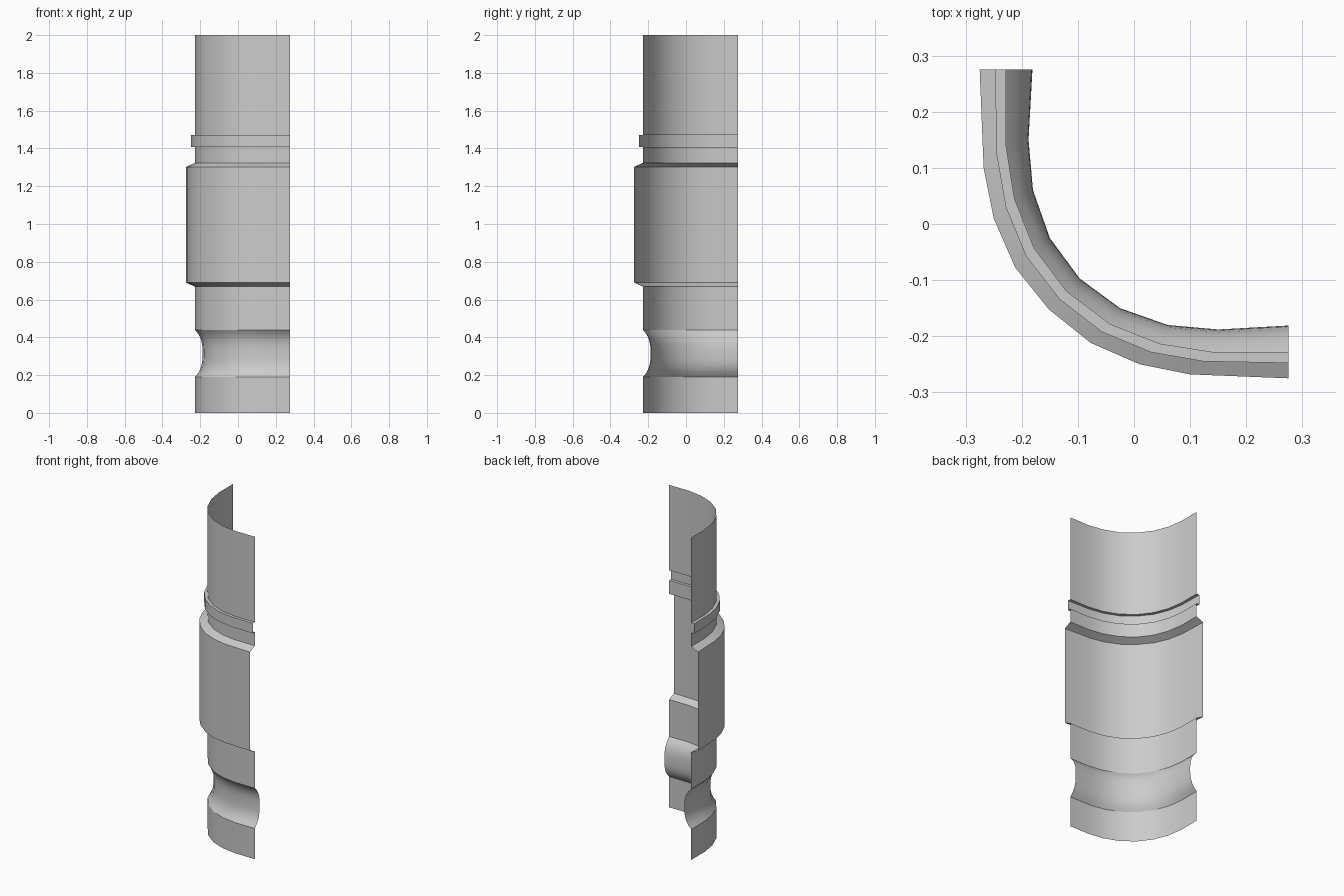
import bpy, bmesh, math

cube = bpy.data.objects.get("Cube")
if cube:
    bpy.data.objects.remove(cube, do_unlink=True)

grey = bpy.data.materials.new("plain grey")
grey.use_nodes = True
colour = (0.6, 0.6, 0.6, 1)
grey.diffuse_color = colour
grey.node_tree.nodes["Principled BSDF"].inputs["Base Color"].default_value = colour

# Half of the bent cross-section, at the groove floor, the plain sleeve and the wide band
FLOOR = [(-.181, .275), (-.188, .15), (-.18, .06), (-.15, -.025), (-.097, -.097)]
SLEEVE = [(-.228, .275), (-.228, .14), (-.213, .045), (-.178, -.043), (-.12, -.12)]
BAND = [(-.275, .275), (-.268, .1), (-.25, .01), (-.212, -.077), (-.152, -.152)]


def section(t):
    """Cross-section at offset t: -1 groove floor, 0 sleeve, 1 wide band."""
    target = BAND if t > 0 else FLOOR
    half = [(a[0] + abs(t) * (b[0] - a[0]), a[1] + abs(t) * (b[1] - a[1]))
            for a, b in zip(SLEEVE, target)]
    return half + [(y, x) for x, y in reversed(half[:-1])]


def shell(name, profile):
    """Loft an open shell through (offset, height) pairs from bottom to top."""
    bm = bmesh.new()
    rows = [[bm.verts.new((x, y, z)) for x, y in section(t)] for t, z in profile]
    for low, high in zip(rows, rows[1:]):
        for i in range(len(low) - 1):
            bm.faces.new((low[i], low[i + 1], high[i + 1], high[i]))
    mesh = bpy.data.meshes.new(name)
    bm.to_mesh(mesh)
    bm.free()
    mesh.materials.append(grey)
    obj = bpy.data.objects.new(name, mesh)
    bpy.context.collection.objects.link(obj)
    bpy.ops.object.select_all(action="DESELECT")
    obj.select_set(True)
    bpy.context.view_layer.objects.active = obj
    bpy.ops.object.shade_smooth_by_angle(angle=math.radians(30))


# Lower sleeve with a rounded groove above it
shell("lower_sleeve", [(0, 0), (0, .19)])
steps = [-1 + i / 6 for i in range(13)]
shell("rounded_groove", [(abs(u) ** 3 - 1, .315 + .125 * u) for u in steps])
shell("middle_sleeve", [(0, .44), (0, .668)])

# Wide band with chamfered rims
shell("wide_band", [(0, .668), (1, .69), (1, 1.302), (0, 1.324)])

# Neck, raised ring and plain upper sleeve
shell("neck", [(0, 1.324), (0, 1.408)])
shell("raised_ring", [(0, 1.408), (.42, 1.408), (.42, 1.47), (0, 1.47)])
shell("upper_sleeve", [(0, 1.47), (0, 2)])
